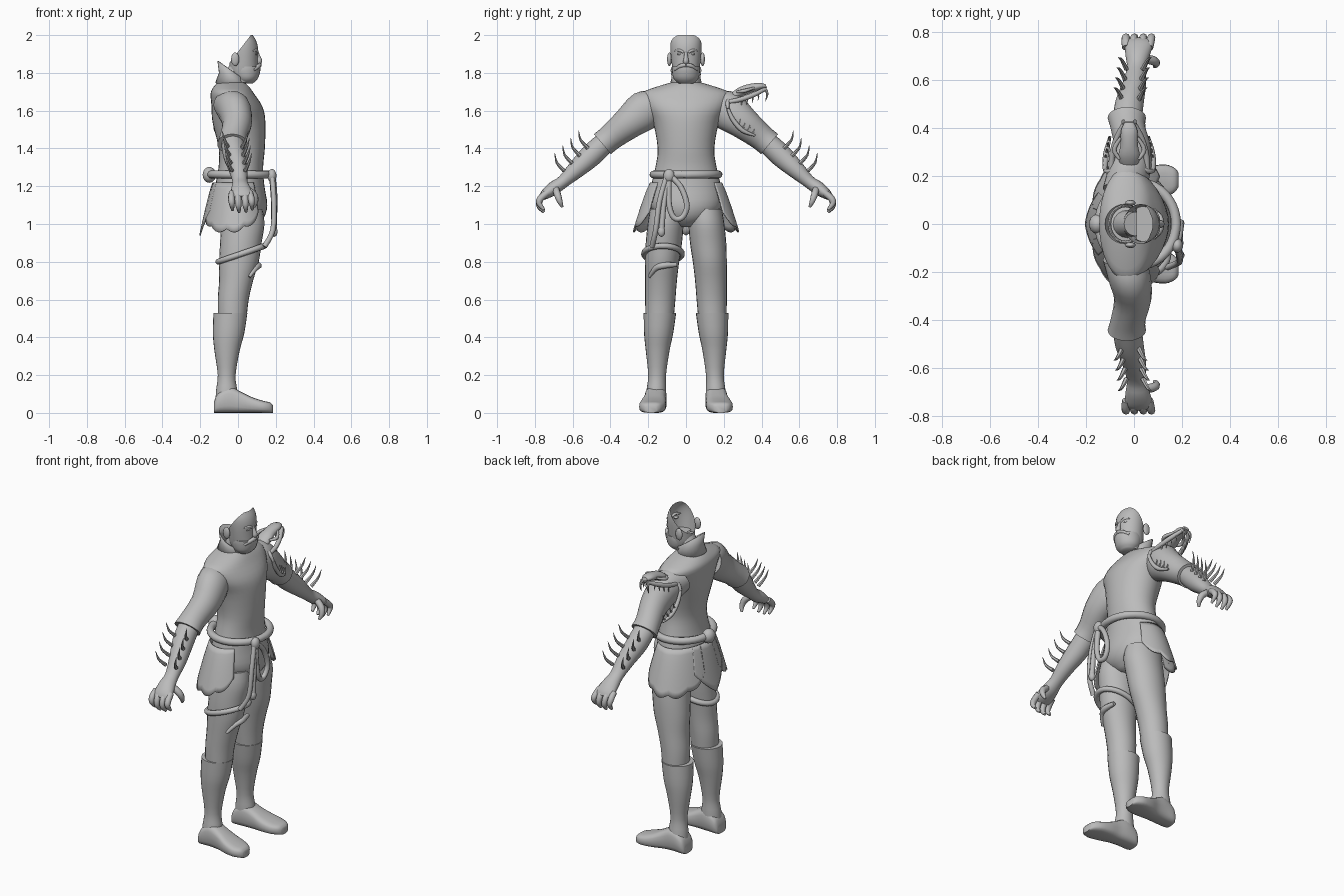
import bpy, bmesh, math
from mathutils import Vector as V

if "Cube" in bpy.data.objects:
    bpy.data.objects.remove(bpy.data.objects["Cube"])

grey = bpy.data.materials.new("plain grey")
grey.diffuse_color = (0.5, 0.5, 0.5, 1)
grey.use_nodes = True
grey.node_tree.nodes["Principled BSDF"].inputs["Base Color"].default_value = grey.diffuse_color


def finish(name, bm, angle=50):
    bmesh.ops.recalc_face_normals(bm, faces=bm.faces)
    me = bpy.data.meshes.new(name)
    bm.to_mesh(me)
    bm.free()
    me.materials.append(grey)
    ob = bpy.data.objects.new(name, me)
    bpy.context.collection.objects.link(ob)
    bpy.ops.object.select_all(action='DESELECT')
    ob.select_set(True)
    bpy.context.view_layer.objects.active = ob
    bpy.ops.object.shade_smooth_by_angle(angle=math.radians(angle))
    return ob


def spline(rows, sub):
    """Catmull-Rom interpolation of equal-length rows of numbers."""
    out = []
    for i in range(len(rows) - 1):
        a, b, c, d = (rows[max(i - 1, 0)], rows[i], rows[i + 1], rows[min(i + 2, len(rows) - 1)])
        for k in range(sub):
            t = k / sub
            out.append([0.5 * (2*q + (r-p)*t + (2*p-5*q+4*r-s)*t*t + (3*q-p-3*r+s)*t**3)
                        for p, q, r, s in zip(a, b, c, d)])
    return out + [list(rows[-1])]


def skin(rings, n, caps=True, closed=False, power=1.0):
    """Skin elliptical rings given as (centre, axis, axis)."""
    bm = bmesh.new()
    def pw(v):
        return math.copysign(abs(v) ** power, v)
    vs = [[bm.verts.new(c + u * pw(math.cos(2*math.pi*k/n)) + w * pw(math.sin(2*math.pi*k/n)))
           for k in range(n)] for c, u, w in rings]
    for i in range(len(vs) if closed else len(vs) - 1):
        a, b = vs[i], vs[(i + 1) % len(vs)]
        for k in range(n):
            bm.faces.new((a[k], a[(k+1) % n], b[(k+1) % n], b[k]))
    if caps and not closed:
        bm.faces.new(vs[0])
        bm.faces.new(vs[-1])
    return bm


def stack(rows, n=24, sub=3, caps=True, power=1.0):
    """Horizontal rings: z, centre x, centre y, radius x, radius y."""
    return skin([(V((x, y, z)), V((rx, 0, 0)), V((0, ry, 0)))
                 for z, x, y, rx, ry in spline(rows, sub)], n, caps, power=power)


def arm_loft(name, rows, s):
    """Limb in the y-z plane: x, y, z, radius along x, radius across."""
    r = spline(rows, 3)
    rings = []
    for i, (x, y, z, rx, rv) in enumerate(r):
        a, b = r[max(i - 1, 0)], r[min(i + 1, len(r) - 1)]
        d = V((0, b[1] - a[1], b[2] - a[2])).normalized()
        rings.append((V((x, s*y, z)), V((rx, 0, 0)), V((0, -s*d.z, d.y)) * rv))
    finish(name, skin(rings, 20))


def tube(name, pts, radii, n=8, sub=4, closed=False):
    if closed:
        c = [V(p) for p in pts]
        rr = [radii[0]] * len(c)
    else:
        rows = spline([list(p) + [r] for p, r in zip(pts, radii)], sub)
        c, rr = [V(p[:3]) for p in rows], [p[3] for p in rows]
    u, rings, m = None, [], len(c)
    for i in range(m):
        t = (c[(i+1) % m] - c[i-1]) if closed else (c[min(i+1, m-1)] - c[max(i-1, 0)])
        t.normalize()
        u = (t.orthogonal() if u is None else u - t * u.dot(t)).normalized()
        rings.append((c[i], u * rr[i], t.cross(u) * rr[i]))
    return finish(name, skin(rings, n, closed=closed))


def ball(name, loc, scale):
    bm = bmesh.new()
    bmesh.ops.create_uvsphere(bm, u_segments=14, v_segments=10, radius=1)
    for v in bm.verts:
        v.co = V(a * b for a, b in zip(v.co, scale)) + V(loc)
    return finish(name, bm)


def flap(name, a0, a1, bottom, n=32, m=8):
    """Flared hip plate wrapped around the body, with a shaped lower edge."""
    bm = bmesh.new()
    g = []
    for i in range(n + 1):
        u = i / n
        a = math.radians(a0 + (a1 - a0) * u)
        row = []
        for j in range(m + 1):
            z = 1.22 + (bottom(u) - 1.22) * j / m
            f = ((1.22 - z) / 0.27) ** 0.85
            row.append(bm.verts.new(((0.135 + 0.068*f) * math.cos(a), (0.19 + 0.095*f) * math.sin(a), z)))
        g.append(row)
    for i in range(n):
        for j in range(m):
            bm.faces.new((g[i][j], g[i+1][j], g[i+1][j+1], g[i][j+1]))
    ob = finish(name, bm)
    ob.modifiers.new("thickness", 'SOLIDIFY').thickness = 0.008


# Torso and pelvis
finish("torso", stack([
    (1.75, -.035, 0, .07, .075), (1.725, -.035, 0, .095, .16), (1.69, -.03, 0, .115, .235),
    (1.62, -.005, 0, .135, .215), (1.54, .005, 0, .14, .175), (1.4, .02, 0, .122, .15),
    (1.3, .015, 0, .118, .162), (1.2, .01, 0, .13, .185), (1.1, .015, 0, .14, .19),
    (1.03, .015, 0, .12, .14), (.985, .015, 0, .07, .05)], n=32))

# Neck and raised collar
tube("neck", [(-.035, 0, 1.72), (-.015, 0, 1.78), (.005, 0, 1.83)], [.06, .055, .05], 16)
collar = skin([(V((-.035, 0, 1.735)), V((.08, 0, -.01)), V((0, .08, 0))),
               (V((-.035, 0, 1.775)), V((.06, 0, -.025)), V((0, .07, 0))),
               (V((-.037, 0, 1.815)), V((.066, 0, -.048)), V((0, .076, 0)))], 24, caps=False)
finish("collar", collar).modifiers.new("thickness", 'SOLIDIFY').thickness = 0.006

# Face shell, cut open along a slope at the back
face = stack([(1.75, .03, 0, .04, .05), (1.8, .03, 0, .072, .068), (1.87, .03, 0, .075, .078),
              (1.93, .028, 0, .078, .083), (1.97, .03, 0, .066, .08), (2.0, .03, 0, .048, .068)],
             n=32, caps=False)
bmesh.ops.bisect_plane(face, geom=face.verts[:] + face.edges[:] + face.faces[:],
                       plane_co=(.068, 0, 2.0), plane_no=(-.13, 0, .10), clear_outer=True)
finish("face", face)
beard = stack([(1.745, .045, 0, .035, .04), (1.77, .045, 0, .06, .066), (1.81, .042, 0, .076, .074),
               (1.835, .045, 0, .074, .074)], n=24)
bmesh.ops.bisect_plane(beard, geom=beard.verts[:] + beard.edges[:] + beard.faces[:],
                       plane_co=(.0, 0, 1.8), plane_no=(-1, 0, .3), clear_outer=True)
finish("beard", beard)
tube("nose", [(.1, 0, 1.91), (.108, 0, 1.885), (.113, 0, 1.86), (.1, 0, 1.85)], [.008, .011, .015, .008])

for s, side in ((-1, "right"), (1, "left")):
    # Facial features
    ball(side + "_ear", (-.015, s*.088, 1.872), (.022, .012, .036))
    ball(side + "_eye", (.09, s*.034, 1.9), (.012, .014, .007))
    tube(side + "_brow", [(.103, s*.012, 1.908), (.096, s*.035, 1.92), (.078, s*.06, 1.917)], [.007, .008, .004])
    tube(side + "_moustache", [(.115, 0, 1.842), (.108, s*.03, 1.836), (.085, s*.06, 1.815)], [.011, .011, .006])

    # Legs, boots and feet
    finish(side + "_thigh", stack([
        (1.08, .02, s*.1, .11, .09), (1.0, .025, s*.108, .115, .095), (.9, .015, s*.117, .11, .096),
        (.8, .005, s*.126, .105, .09), (.7, -.01, s*.132, .09, .084), (.6, -.025, s*.136, .082, .08),
        (.5, -.03, s*.14, .075, .075)]))
    finish(side + "_boot_shaft", stack([
        (.53, -.04, s*.138, .09, .086), (.42, -.05, s*.145, .083, .077), (.33, -.058, s*.15, .067, .063),
        (.2, -.06, s*.153, .047, .047), (.12, -.06, s*.157, .056, .052), (.04, -.06, s*.16, .06, .055)]))
    foot = spline([(-.128, .16, .04, .05), (-.11, .16, .055, .1), (-.05, .16, .058, .14), (.01, .165, .058, .115),
                   (.07, .173, .068, .085), (.13, .18, .068, .065), (.17, .183, .05, .055), (.185, .184, .03, .04)], 3)
    finish(side + "_boot_foot", skin([(V((x, s*y, h/2)), V((0, w, 0)), V((0, 0, h/2)))
                                      for x, y, w, h in foot], 20, power=.65))

    # Sleeve, forearm and hand
    arm_loft(side + "_sleeve", [(-.04, .15, 1.63, .09, .08), (-.02, .22, 1.6, .09, .105), (-.005, .31, 1.53, .078, .085),
                                (-.025, .4, 1.458, .073, .07), (-.03, .442, 1.423, .08, .07)], s)
    arm_loft(side + "_forearm", [(-.03, .41, 1.45, .06, .056), (-.02, .5, 1.365, .06, .06), (0, .58, 1.29, .05, .048),
                                 (.01, .65, 1.225, .04, .034), (.015, .7, 1.19, .05, .036),
                                 (.02, .745, 1.157, .058, .027), (.02, .765, 1.138, .05, .016)], s)
    for i, x in enumerate((-.035, .0, .037, .07)):
        e = (.01, 0, .002, .014)[i]
        tube(f"{side}_finger_{i}", [(x*.9, s*.735, 1.165), (x, s*.77, 1.135), (x + .003, s*.777, 1.095 + e),
                                    (x + .006, s*.752, 1.062 + e)], [.018, .018, .015, .007])
    tube(side + "_thumb", [(.04, s*.69, 1.19), (.082, s*.68, 1.155), (.093, s*.668, 1.12), (.085, s*.655, 1.09)],
         [.018, .019, .015, .007])

    # Curved forearm spikes in two rows
    for i in range(4):
        y, z = .5 + i*.042, 1.38 - i*.04
        for row in (-1, 1):
            x = -.015 + i*.006 + row*.035
            tube(f"{side}_spike_{i}_{row}", [(x, s*(y + .02), z + .022), (x + row*.02, s*(y + .058), z + .065),
                                             (x + row*.035, s*(y + .068), z + .115)], [.011, .007, .001], 6)

    # Scalloped hip plate
    def hem(u):
        return .955 + .09*abs(2*u - 1)**2.5 + .02*(1 - abs(math.sin(u*math.pi*4)))
    flap(side + "_hip_plate", s*52, s*165, hem)

# Pointed rear flap
flap("rear_flap", 148, 212, lambda u: .94 + .13*abs(2*u - 1)**1.1)

# Rope belt with knots, hanging loop and strands
def ring(cx, cy, rx, ry, z, tilt=0, n=40):
    return [(cx + rx*math.cos(2*math.pi*k/n), cy + ry*math.sin(2*math.pi*k/n),
             z + tilt*math.cos(2*math.pi*k/n)) for k in range(n)]
tube("rope_belt", ring(.015, 0, .16, .172, 1.262), [.021], 10, closed=True)
ball("rear_knot", (-.152, 0, 1.26), (.036, .042, .042))
ball("front_knot", (.18, -.09, 1.255), (.024, .03, .036))
tube("rope_loop", [(.18, -.09, 1.26), (.19, -.03, 1.2), (.195, .005, 1.1), (.19, -.02, 1.035), (.19, -.065, 1.035),
                   (.19, -.09, 1.11), (.18, -.09, 1.25)], [.015]*7)
tube("rope_strand_long", [(.18, -.1, 1.26), (.19, -.14, 1.12), (.185, -.16, .97), (.14, -.18, .88)], [.014]*4)
tube("rope_strand_short", [(.18, -.09, 1.25), (.19, -.115, 1.12), (.192, -.13, .96)], [.013, .013, .016])
ball("strand_end", (.192, -.13, .96), (.018, .02, .028))
tube("thigh_rope", ring(.018, -.122, .122, .1, .842, .042), [.016], closed=True)
tube("thigh_rope_tail", [(.06, -.195, .72), (.092, -.16, .765), (.108, -.12, .78), (.1, -.05, .785)],
     [.008, .015, .018, .012])

# Horned reptile skull resting on the left shoulder
cx = -.02
sk = spline([(.225, 1.66, .03, .018), (.28, 1.695, .045, .024), (.33, 1.715, .036, .024),
             (.39, 1.73, .034, .018), (.425, 1.73, .018, .01)], 3)
finish("skull_cap", skin([(V((cx, y, z)), V((w, 0, 0)), V((0, -.3*h, h))) for y, z, w, h in sk], 14))
for s in (-1, 1):
    tube(f"skull_cheek_{s}", [(cx + s*.075, .22, 1.645), (cx + s*.07, .29, 1.66), (cx + s*.05, .36, 1.685),
                              (cx + s*.02, .42, 1.715)], [.011, .013, .013, .01])
    tube(f"skull_brow_{s}", [(cx + s*.04, .27, 1.7), (cx + s*.062, .31, 1.705), (cx + s*.035, .36, 1.72)], [.007, .01, .007])
    tube(f"skull_strut_{s}", [(cx + s*.03, .24, 1.67), (cx + s*.08, .22, 1.645), (cx + s*.1, .222, 1.61)], [.01, .011, .008])
    tube(f"skull_fang_{s}", [(cx + s*.022, .415, 1.72), (cx + s*.024, .43, 1.69), (cx + s*.024, .42, 1.648)],
         [.009, .007, .001], 6)
    tube(f"lower_jaw_{s}", [(cx + s*.1, .222, 1.61), (cx + s*.1, .25, 1.55), (cx + s*.095, .3, 1.495),
                            (cx + s*.08, .365, 1.468)], [.009, .012, .012, .006])
    for i in range(4):
        y, z, x = .29 + i*.03, 1.658 + i*.011, cx + s*(.068 - i*.01)
        tube(f"upper_tooth_{s}_{i}", [(x, y, z), (x, y + .004, z - .018), (x, y, z - .038)], [.006, .004, .001], 5, 2)
        y, z, x = .275 + i*.025, 1.525 - i*.016, cx + s*(.098 - i*.005)
        tube(f"lower_tooth_{s}_{i}", [(x, y, z), (x, y + .012, z + .016), (x, y + .014, z + .034)], [.006, .004, .001], 5, 2)
